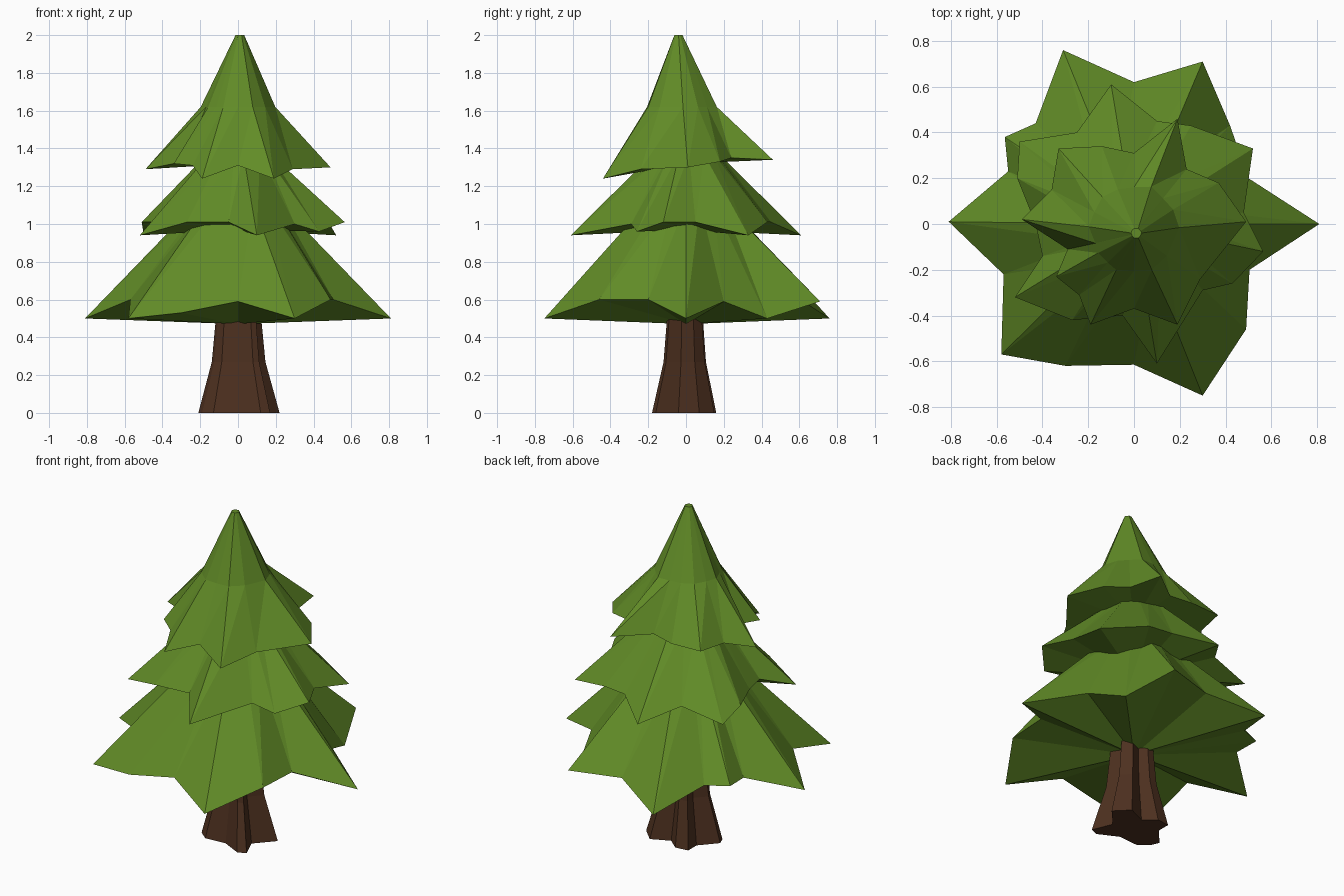
import bpy
import math
from mathutils import Vector

if "Cube" in bpy.data.objects:
    bpy.data.objects.remove(bpy.data.objects["Cube"])


def material(name, rgb):
    m = bpy.data.materials.new(name)
    m.diffuse_color = (*rgb, 1)
    m.use_nodes = True
    m.node_tree.nodes["Principled BSDF"].inputs["Base Color"].default_value = m.diffuse_color
    return m


def loft(name, rings, mat, bottom=None):
    """Skin equal-length rings; cap the top flat, the bottom as a fan to a hub."""
    n = len(rings[0])
    verts = [p for ring in rings for p in ring]
    faces = []
    for k in range(len(rings) - 1):
        a, b = k * n, (k + 1) * n
        for i in range(n):
            j = (i + 1) % n
            faces += [(a + i, a + j, b + j), (a + i, b + j, b + i)]
    faces.append(tuple(range(len(verts) - n, len(verts))))
    if bottom:
        verts.append(bottom)
        faces += [((i + 1) % n, i, len(verts) - 1) for i in range(n)]
    else:
        faces.append(tuple(reversed(range(n))))
    mesh = bpy.data.meshes.new(name)
    mesh.from_pydata(verts, [], faces)
    mesh.materials.append(mat)
    ob = bpy.data.objects.new(name, mesh)
    bpy.context.collection.objects.link(ob)
    return ob


def ring_from(rim, radius, z, centre=(0, 0), keep=0.25):
    """Ring above a rim, keeping a little of the rim's star shape."""
    mean = sum(math.hypot(p[0], p[1]) for p in rim) / len(rim)
    out = []
    for x, y, _ in rim:
        r = math.hypot(x, y)
        f = radius * (1 - keep + keep * r / mean) / r
        out.append(Vector((centre[0] + x * f, centre[1] + y * f, z)))
    return out


green = material("needles", (0.12, 0.26, 0.02))
brown = material("bark", (0.075, 0.03, 0.014))

# Ragged rims of the three tiers, counter-clockwise
lower = [(.81, 0, .5), (.5, .2, .59), (.42, .43, .5), (.30, .71, .59), (0, .62, .59),
         (-.31, .76, .5), (-.43, .44, .59), (-.565, .38, .6), (-.55, .23, .59),
         (-.81, .01, .5), (-.57, -.22, .6), (-.58, -.57, .5), (-.30, -.62, .53),
         (0, -.615, .59), (.30, -.75, .5), (.49, -.46, .6), (.505, -.2, .6)]
middle = [(.48, .05, 1.01), (.52, .33, .94), (.25, .43, 1.01), (.10, .45, 1.01),
          (-.10, .61, .94), (-.25, .40, 1.01), (-.50, .36, .95), (-.51, .2, 1.01),
          (-.43, 0, 1.01), (-.40, -.14, 1.01), (-.52, -.32, .94), (-.27, -.42, 1.01),
          (-.05, -.40, 1.01), (.10, -.61, .94), (.30, -.29, 1.0), (.43, -.26, .96),
          (.565, -.12, 1.01)]
upper = [(.49, .01, 1.3), (.37, .18, 1.33), (.23, .24, 1.35), (.19, .46, 1.34),
         (0, .31, 1.35), (-.14, .34, 1.34), (-.33, .33, 1.34), (-.36, .15, 1.33),
         (-.49, .02, 1.29), (-.29, -.11, 1.33), (-.34, -.23, 1.32), (-.24, -.31, 1.31),
         (-.19, -.44, 1.24), (0, -.37, 1.31), (.19, -.44, 1.24), (.29, -.24, 1.29)]

# Foliage tiers
loft("lower_foliage", [lower, ring_from(lower, .21, 1.11)], green, (0, 0, .47))
loft("middle_foliage", [middle, ring_from(middle, .17, 1.37)], green, (0, 0, .97))
loft("upper_foliage", [upper, ring_from(upper, .19, 1.62, (0, -.02), .2),
                       ring_from(upper, .022, 2.0, (.01, -.04))], green, (0, 0, 1.32))

# Trunk with flared roots
roots = [(.22, .07), (.14, .15), (.03, .10), (-.04, .16), (-.12, .15), (-.12, .07),
         (-.21, -.03), (-.19, -.08), (-.13, -.13), (0, -.12), (.12, -.18), (.17, -.16),
         (.12, -.04)]
trunk = [[(x * s, y * s, z) for x, y in roots] for z, s in ((0, 1), (.27, .66), (.52, .55))]
loft("trunk", trunk, brown)
